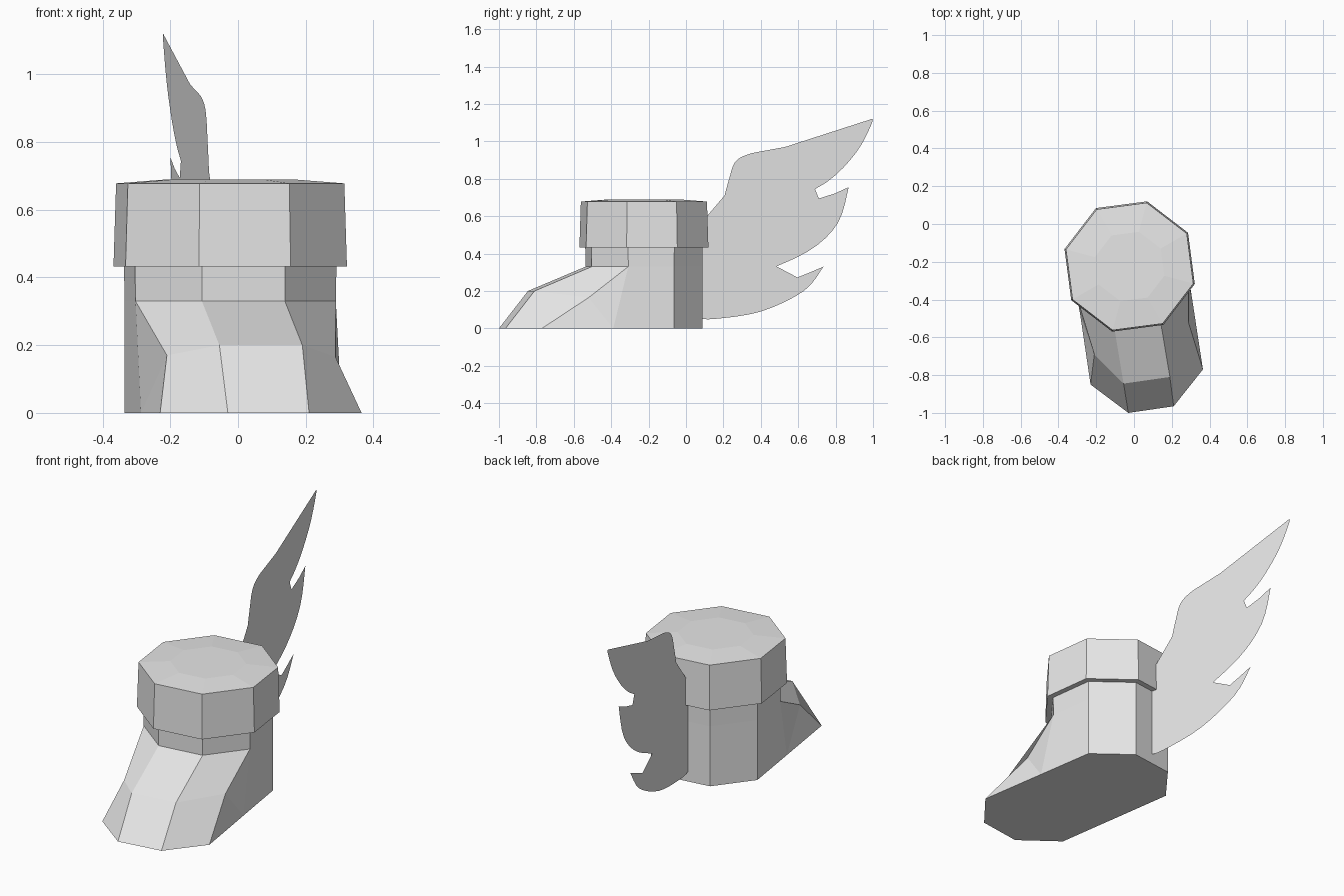
import bpy, bmesh, math
from mathutils import Vector

cube = bpy.data.objects.get("Cube")
if cube:
    bpy.data.objects.remove(cube, do_unlink=True)

# One flat grey for every part
grey = bpy.data.materials.new("plain_grey")
grey.use_nodes = True
grey.diffuse_color = (0.8, 0.8, 0.8, 1)
grey.node_tree.nodes["Principled BSDF"].inputs["Base Color"].default_value = grey.diffuse_color

SIDES = 8
AXIS = Vector((-0.023, -0.225, 0))


def octagon(radius, z):
    """Ring of corners around the ankle axis, starting at the left heel."""
    angles = [math.radians(30) + math.tau * i / SIDES for i in range(SIDES)]
    return [AXIS + Vector((radius * math.cos(a), radius * math.sin(a), z)) for a in angles]


def add_object(name, bm, closed=True):
    if closed:
        bmesh.ops.recalc_face_normals(bm, faces=bm.faces)
    mesh = bpy.data.meshes.new(name)
    bm.to_mesh(mesh)
    bm.free()
    mesh.materials.append(grey)
    obj = bpy.data.objects.new(name, mesh)
    bpy.context.collection.objects.link(obj)
    return obj


def add_ring(bm, points):
    return [bm.verts.new(p) for p in points]


def bridge(bm, low, high, columns=range(SIDES)):
    for i in columns:
        j = (i + 1) % SIDES
        bm.faces.new((low[i], low[j], high[j], high[i]))


# Cuff: flared octagonal band with a very shallow domed top
bm = bmesh.new()
cuff_rings = [add_ring(bm, octagon(r, z))
              for r, z in ((0.357, 0.433), (0.349, 0.678), (0.19, 0.69))]
for low, high in zip(cuff_rings, cuff_rings[1:]):
    bridge(bm, low, high)
bm.faces.new(cuff_rings[0])
bm.faces.new(cuff_rings[-1])
add_object("cuff", bm)

# Boot: upright heel columns, with the front columns swept out to the toe
bm = bmesh.new()
collar = add_ring(bm, octagon(0.325, 0.44))
ankle = add_ring(bm, octagon(0.323, 0.33))
heel_points = octagon(0.323, 0)
toe_instep = [(-0.21, -0.69, 0.17), (-0.055, -0.845, 0.2),
              (0.19, -0.81, 0.2), (0.288, -0.52, 0.165)]
toe_sole = [(-0.23, -0.85, 0), (-0.03, -1, 0), (0.21, -0.965, 0), (0.365, -0.77, 0)]
HEEL = 4
sole = add_ring(bm, heel_points[:HEEL] + toe_sole)
instep = [None] * HEEL + add_ring(bm, toe_instep)

bridge(bm, ankle, collar)
bridge(bm, sole, ankle, range(HEEL - 1))
front = range(HEEL, SIDES - 1)
bridge(bm, sole, instep, front)
bridge(bm, instep, ankle, front)

# Side panels fan out from a point part way along the edge of the sole
side_points = {}
for heel, toe in ((HEEL - 1, HEEL), (0, SIDES - 1)):
    middle = bm.verts.new(sole[heel].co.lerp(sole[toe].co, 0.46))
    side_points[heel] = middle
    bm.faces.new((sole[heel], middle, ankle[toe], ankle[heel]))
    bm.faces.new((middle, instep[toe], ankle[toe]))
    bm.faces.new((middle, sole[toe], instep[toe]))
bm.faces.new(sole[:HEEL] + [side_points[HEEL - 1]] + sole[HEEL:] + [side_points[0]])
bm.faces.new(collar)
add_object("boot", bm)


# Wing: thin upright sheet whose outline is a chain of smooth edges with sharp tips
def smooth_edge(points, steps=4):
    pts = [Vector(p) for p in points]
    pts = [pts[0]] + pts + [pts[-1]]
    out = []
    for a, b, c, d in zip(pts, pts[1:], pts[2:], pts[3:]):
        for s in range(steps):
            t = s / steps
            out.append(b + (c - a) * (t / 2)
                       + (a * 2 - b * 5 + c * 4 - d) * (t * t / 2)
                       + (b * 3 - a - c * 3 + d) * (t ** 3 / 2))
    return out


lower_feather = [(.07, .055), (.15, .05), (.4, .09), (.63, .2), (.735, .33)]
lower_notch = [(.735, .33), (.54, .255), (.31, .223), (.27, .23)]
middle_feather = [(.27, .23), (.36, .28), (.65, .41), (.81, .56), (.87, .755)]
upper_notch = [(.87, .755), (.7, .685), (.51, .66)]
upper_feather = [(.51, .66), (.75, .78), (.91, .94), (.995, 1.1), (.985, 1.118)]
leading_edge = [(.985, 1.118), (.82, 1.03), (.45, .955), (.33, .93), (.26, .885),
                (.225, .78), (.18, .645), (.07, .55)]

bm = bmesh.new()
outline = []
for edge in (lower_feather, lower_notch, middle_feather, upper_notch,
             upper_feather, leading_edge):
    outline += smooth_edge(edge)
outline.append(Vector(leading_edge[-1]))
bm.faces.new([bm.verts.new((-0.05 - 0.172 * p.x, p.x, p.y)) for p in outline])
bmesh.ops.triangulate(bm, faces=bm.faces)
add_object("wing", bm, closed=False)
